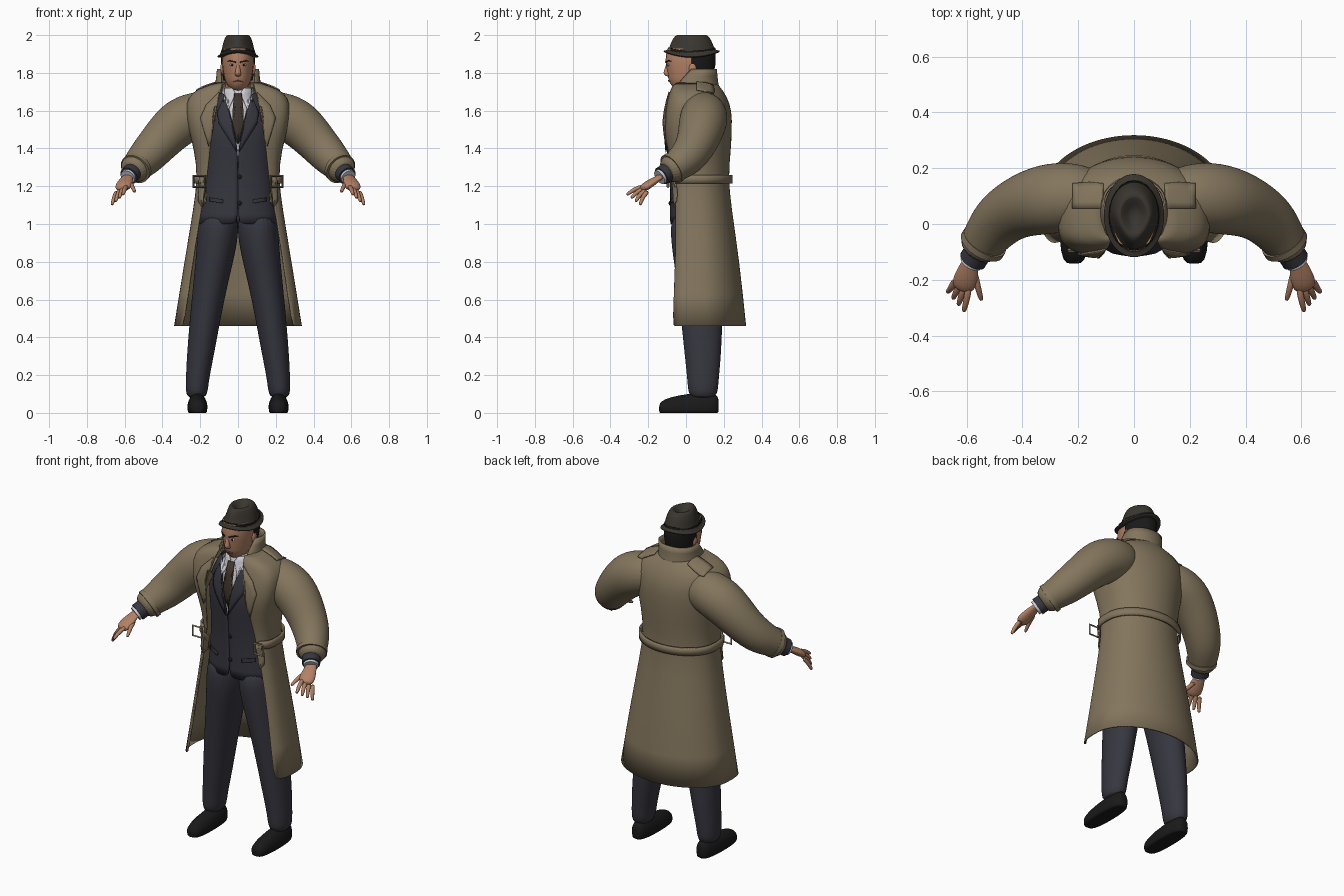
import bpy, bmesh, math
from mathutils import Vector

start_cube = bpy.data.objects.get("Cube")
if start_cube:
    bpy.data.objects.remove(start_cube, do_unlink=True)


def material(name, *rgb):
    mat = bpy.data.materials.new(name)
    mat.use_nodes = True
    mat.diffuse_color = (*rgb, 1)
    shader = mat.node_tree.nodes["Principled BSDF"]
    shader.inputs["Base Color"].default_value = (*rgb, 1)
    shader.inputs["Roughness"].default_value = .8
    return mat


TAN = material("tan coat cloth", .23, .18, .11)
SUIT = material("charcoal suit cloth", .037, .037, .05)
SKIN = material("skin", .45, .22, .13)
FELT = material("brown hat felt", .042, .036, .028)
BLACK = material("black leather and hair", .01, .01, .01)
WHITE = material("white shirt", .6, .6, .65)
BROWN = material("brown tie", .05, .035, .025)
LIP = material("lips", .27, .11, .08)


def finish(name, bm, mat, mirror=False, subdivide=0, thickness=0):
    """Turn a bmesh into a shaded object with its modifiers."""
    mesh = bpy.data.meshes.new(name)
    bmesh.ops.recalc_face_normals(bm, faces=bm.faces)
    bm.to_mesh(mesh)
    bm.free()
    mesh.materials.append(mat)
    obj = bpy.data.objects.new(name, mesh)
    bpy.context.collection.objects.link(obj)
    bpy.ops.object.select_all(action="DESELECT")
    obj.select_set(True)
    bpy.context.view_layer.objects.active = obj
    bpy.ops.object.shade_smooth_by_angle(angle=math.radians(50))
    if subdivide:
        modifier = obj.modifiers.new("Subdivision", "SUBSURF")
        modifier.levels = modifier.render_levels = subdivide
    if thickness:
        modifier = obj.modifiers.new("Solidify", "SOLIDIFY")
        modifier.thickness = thickness
        modifier.offset = 0
    if mirror:
        obj.modifiers.new("Mirror", "MIRROR")
    return obj


def bridge(rows, closed):
    """Join rows of points with quads; closed rows also get end caps."""
    bm = bmesh.new()
    rows = [[bm.verts.new(point) for point in row] for row in rows]
    count = len(rows[0])
    for low, high in zip(rows, rows[1:]):
        for i in range(count if closed else count - 1):
            j = (i + 1) % count
            bm.faces.new((low[i], low[j], high[j], high[i]))
    if closed:
        bm.faces.new(rows[0])
        bm.faces.new(rows[-1])
    return bm


def tube(name, rings, mat, aspect=1, upright=False, sides=24, bend=None, mirror=False, subdivide=2):
    """Loft ellipses (x, y, z, radius), either level or square to the path."""
    centres = [Vector(ring[:3]) for ring in rings]
    rows = []
    for i, centre in enumerate(centres):
        across, deep = Vector((1, 0, 0)), Vector((0, 1, 0))
        if not upright:
            along = centres[min(i + 1, len(rings) - 1)] - centres[max(i - 1, 0)]
            across = along.cross(Vector((0, 0, 1))).normalized()
            deep = across.cross(along).normalized()
        radius = rings[i][3]
        turns = [math.tau * k / sides for k in range(sides)]
        rows.append([centre + across * radius * math.cos(t) + deep * radius * aspect * math.sin(t)
                     for t in turns])
    bm = bridge(rows, True)
    if bend:
        for vert in bm.verts:
            bend(vert.co)
    return finish(name, bm, mat, mirror, subdivide)


def shell(name, levels, mat, squareness=2.2, widest=.5, thickness=.008, steps=32):
    """Garment open at the front, lofted from level outlines."""
    def outline(z, half, front, back, gap):
        middle = front + (back - front) * widest
        first = math.asin(min(1, (gap / half) ** (squareness / 2)))
        for k in range(steps + 1):
            t = first + (math.tau - 2 * first) * k / steps
            s, c = math.sin(t), math.cos(t)
            power = 2 / squareness if c > 0 else 1
            depth = middle - front if c > 0 else back - middle
            yield (math.copysign(half * abs(s) ** power, s),
                   middle - math.copysign(depth * abs(c) ** power, c), z)

    rows = [list(outline(**level)) for level in levels]
    return finish(name, bridge(rows, False), mat, False, 1, thickness)


def ball(name, place, size, mat, mirror=False, bend=None):
    bm = bmesh.new()
    bmesh.ops.create_uvsphere(bm, u_segments=24, v_segments=16, radius=1)
    for vert in bm.verts:
        vert.co = Vector(place) + vert.co * Vector(size)
        if bend:
            bend(vert.co)
    return finish(name, bm, mat, mirror)


def patch(name, outline, mat, targets, lift=.005, from_above=False):
    """Thin mirrored piece laid on the front or the top of other parts."""
    depsgraph = bpy.context.evaluated_depsgraph_get()
    bodies = [target.evaluated_get(depsgraph) for target in targets]
    axis = 2 if from_above else 1
    sign = 1 if from_above else -1
    direction = Vector((0, 0, 0))
    direction[axis] = -sign
    bm = bmesh.new()
    bm.faces.new([bm.verts.new((x, v, 0) if from_above else (x, 0, v)) for x, v in outline])
    bmesh.ops.triangulate(bm, faces=bm.faces)
    bmesh.ops.subdivide_edges(bm, edges=bm.edges, cuts=3, use_grid_fill=True)
    for vert in bm.verts:
        origin = vert.co.copy()
        origin[axis] = sign * 3
        casts = [body.ray_cast(origin, direction) for body in bodies]
        hits = [sign * spot[axis] for found, spot, normal, index in casts if found]
        vert.co[axis] = sign * (max(hits, default=0) + lift)
    return finish(name, bm, mat, True, 0, .006)


# Shoes with blunt ends and low toes, and trousers
def shape_shoe(co):
    reach = (co.y - .015) / .157
    co.y = .015 + .157 * math.sin(reach * math.pi / 2)
    co.z = max(co.z, 0) * (1 + .3 * reach)


ball("shoes", (.215, .015, .03), (.053, .157, .07), BLACK, True, shape_shoe)
tube("trouser_legs", [(.22, .09, .07, .058), (.217, .09, .16, .06), (.2, .09, .3, .072),
                      (.16, .08, .6, .087), (.125, .07, .8, .1), (.107, .065, .93, .11),
                      (.1, .06, 1.08, .105)], SUIT, aspect=1.35, upright=True, mirror=True)

# Suit, shirt and tie
suit = shell("suit_jacket", [
    dict(z=1, half=.21, front=-.08, back=.2, gap=.001),
    dict(z=1.1, half=.2, front=-.08, back=.2, gap=.001),
    dict(z=1.25, half=.18, front=-.08, back=.18, gap=.001),
    dict(z=1.4, half=.18, front=-.1, back=.19, gap=.001),
    dict(z=1.5, half=.19, front=-.11, back=.19, gap=.02),
    dict(z=1.6, half=.17, front=-.09, back=.18, gap=.045),
    dict(z=1.69, half=.12, front=-.06, back=.16, gap=.07)], SUIT)
shirt = tube("shirt", [(0, .04, 1.36, .1), (0, .03, 1.5, .12), (0, .03, 1.6, .11),
                       (0, .035, 1.67, .09), (0, .04, 1.725, .08)],
             WHITE, upright=True, subdivide=0)
patch("tie", [(0, 1.69), (.02, 1.69), (.012, 1.63), (.033, 1.5), (0, 1.42)],
      BROWN, [shirt], lift=.014)
patch("collar_points", [(.012, 1.69), (.03, 1.72), (.07, 1.72), (.075, 1.66), (.05, 1.605)],
      WHITE, [shirt, suit])
patch("suit_lapels", [(.07, 1.68), (.11, 1.59), (.1, 1.53), (.006, 1.38), (.024, 1.5), (.05, 1.6)],
      SUIT, [suit, shirt])
patch("pocket_flaps", [(.08, 1.11), (.15, 1.12), (.15, 1.14), (.08, 1.13)], SUIT, [suit])
for height in (1.25, 1.11):
    ball("suit_button", (.008, -.085, height), (.012, .007, .012), BLACK)

# Trench coat body, upturned collar and sleeves
coat = shell("trench_coat", [
    dict(z=.46, half=.335, front=-.1, back=.315, gap=.285),
    dict(z=.8, half=.28, front=-.08, back=.28, gap=.24),
    dict(z=1.1, half=.23, front=-.07, back=.235, gap=.19),
    dict(z=1.25, half=.21, front=-.07, back=.22, gap=.16),
    dict(z=1.4, half=.23, front=-.1, back=.235, gap=.15),
    dict(z=1.5, half=.26, front=-.12, back=.24, gap=.13),
    dict(z=1.6, half=.275, front=-.11, back=.24, gap=.12),
    dict(z=1.67, half=.265, front=-.09, back=.215, gap=.1),
    dict(z=1.715, half=.21, front=-.08, back=.185, gap=.09),
    dict(z=1.745, half=.11, front=-.06, back=.16, gap=.08)], TAN, squareness=4, widest=.43)
shell("coat_collar", [
    dict(z=1.69, half=.13, front=-.09, back=.18, gap=.085),
    dict(z=1.75, half=.114, front=-.05, back=.165, gap=.085),
    dict(z=1.82, half=.108, front=.01, back=.16, gap=.09)], TAN, squareness=3)
sleeves = tube("coat_sleeves", [(.1, .09, 1.61, .09), (.21, .1, 1.585, .125), (.32, .09, 1.54, .13),
                                (.42, .06, 1.43, .11), (.49, .01, 1.35, .1), (.54, -.06, 1.3, .08),
                                (.57, -.11, 1.27, .07)], TAN, mirror=True)
patch("coat_lapels", [(.1, 1.7), (.17, 1.63), (.2, 1.56), (.155, 1.41), (.14, 1.45), (.125, 1.6)],
      TAN, [coat, suit])
patch("epaulettes", [(.11, .055), (.22, .055), (.22, .145), (.16, .15), (.11, .145)],
      TAN, [coat, sleeves], from_above=True)

# Belt with hanging ends and square buckles
belt = shell("belt", [
    dict(z=1.215, half=.235, front=-.08, back=.242, gap=.18),
    dict(z=1.26, half=.235, front=-.08, back=.242, gap=.18)],
    TAN, squareness=4, widest=.43, thickness=.01)
patch("belt_ends", [(.17, 1.25), (.205, 1.25), (.21, 1.12), (.19, 1.09), (.17, 1.12)],
      TAN, [coat, suit, belt], lift=.01)
for side in (-1, 1):
    bpy.ops.mesh.primitive_torus_add(
        major_segments=4, minor_segments=4, major_radius=.042, minor_radius=.007,
        location=(side * .205, -.095, 1.225), rotation=(math.pi / 2, math.pi / 4, 0))
    bpy.context.object.name = "belt_buckle"
    bpy.context.object.data.materials.append(TAN)

# Bands that follow the forearm, from sleeve strap to shirt cuff
elbow, wrist = Vector((.49, .01, 1.35)), Vector((.6, -.165, 1.23))
for name, start, stop, radius, mat in (("sleeve_straps", .4, .5, .085, TAN),
                                       ("jacket_cuffs", .6, .8, .05, SUIT),
                                       ("shirt_cuffs", .6, .86, .041, WHITE)):
    ends = [elbow.lerp(wrist, start), elbow.lerp(wrist, stop)]
    tube(name, [(*end, radius) for end in ends], mat, mirror=True, subdivide=0)

# Hands with spread fingers
tube("palms", [(.575, -.12, 1.26, .03), (.59, -.15, 1.24, .032), (.6, -.19, 1.215, .045),
               (.618, -.24, 1.18, .042)], SKIN, aspect=.5, mirror=True)


def finger(name, base, tip):
    knuckle = base.lerp(tip, .5) + Vector((0, -.006, .008))
    tube(name, [(*base, .014), (*knuckle, .012), (*base.lerp(tip, .9), .01), (*tip, .006)],
         SKIN, sides=10, mirror=True, subdivide=1)


first_base, last_base = Vector((.59, -.22, 1.2)), Vector((.64, -.2, 1.175))
first_tip, last_tip = Vector((.61, -.315, 1.155)), Vector((.668, -.245, 1.1))
for i, name in enumerate(("index", "middle", "ring", "little")):
    finger(name + "_fingers", first_base.lerp(last_base, i / 3), first_tip.lerp(last_tip, i / 3))
finger("thumbs", Vector((.575, -.16, 1.22)), Vector((.546, -.275, 1.17)))


# Head with a forward, squared jaw
def shape_head(co):
    jaw = max(0, 1.8 - co.z)
    co.y -= .3 * jaw
    co.x *= 1 + 1.5 * jaw
    co.z = min(co.z, 1.93)


tube("neck", [(0, .05, 1.62, .07), (0, .05, 1.7, .068), (0, .05, 1.82, .068)],
     SKIN, aspect=1.15, upright=True)
head = ball("head", (0, .02, 1.865), (.084, .128, .165), SKIN, bend=shape_head)
tube("nose", [(0, -.095, 1.855, .008), (0, -.102, 1.82, .012), (0, -.105, 1.795, .018),
              (0, -.09, 1.78, .014)], SKIN, upright=True, sides=12)
ball("ears", (.084, .035, 1.82), (.01, .02, .032), SKIN, True)
ball("eyes", (.031, -.094, 1.842), (.013, .006, .006), WHITE, True)
ball("pupils", (.031, -.098, 1.842), (.006, .004, .006), BLACK, True)
patch("eyebrows", [(.012, 1.853), (.05, 1.862), (.058, 1.86), (.045, 1.868), (.012, 1.86)],
      BLACK, [head], lift=.002)
patch("mouth", [(0, 1.752), (.024, 1.754), (0, 1.762)], LIP, [head], lift=.002)
shell("hair", [
    dict(z=1.76, half=.073, front=-.07, back=.13, gap=.073),
    dict(z=1.84, half=.088, front=-.1, back=.157, gap=.088),
    dict(z=1.92, half=.085, front=-.09, back=.15, gap=.085)], BLACK)


# Hat with a dipped brim and pinched crown
def shape_hat(co):
    if co.z < 1.925:
        co.z += 1.3 * (co.y - .03) ** 2
    else:
        co.x *= 1 - .35 * min(1, max(0, (.03 - co.y) / .11))


def hat_part(name, profile, mat, subdivide):
    tube(name, [(0, .03, z, radius) for z, radius in profile], mat, aspect=1.38,
         upright=True, bend=shape_hat, subdivide=subdivide)


hat_part("hat", [(1.88, .08), (1.88, .11), (1.89, .11), (1.9, .09), (1.95, .083),
                 (1.99, .07), (2.01, .05), (1.97, .02)], FELT, 2)
hat_part("hat_band", [(1.89, .094), (1.915, .09)], BLACK, 0)
